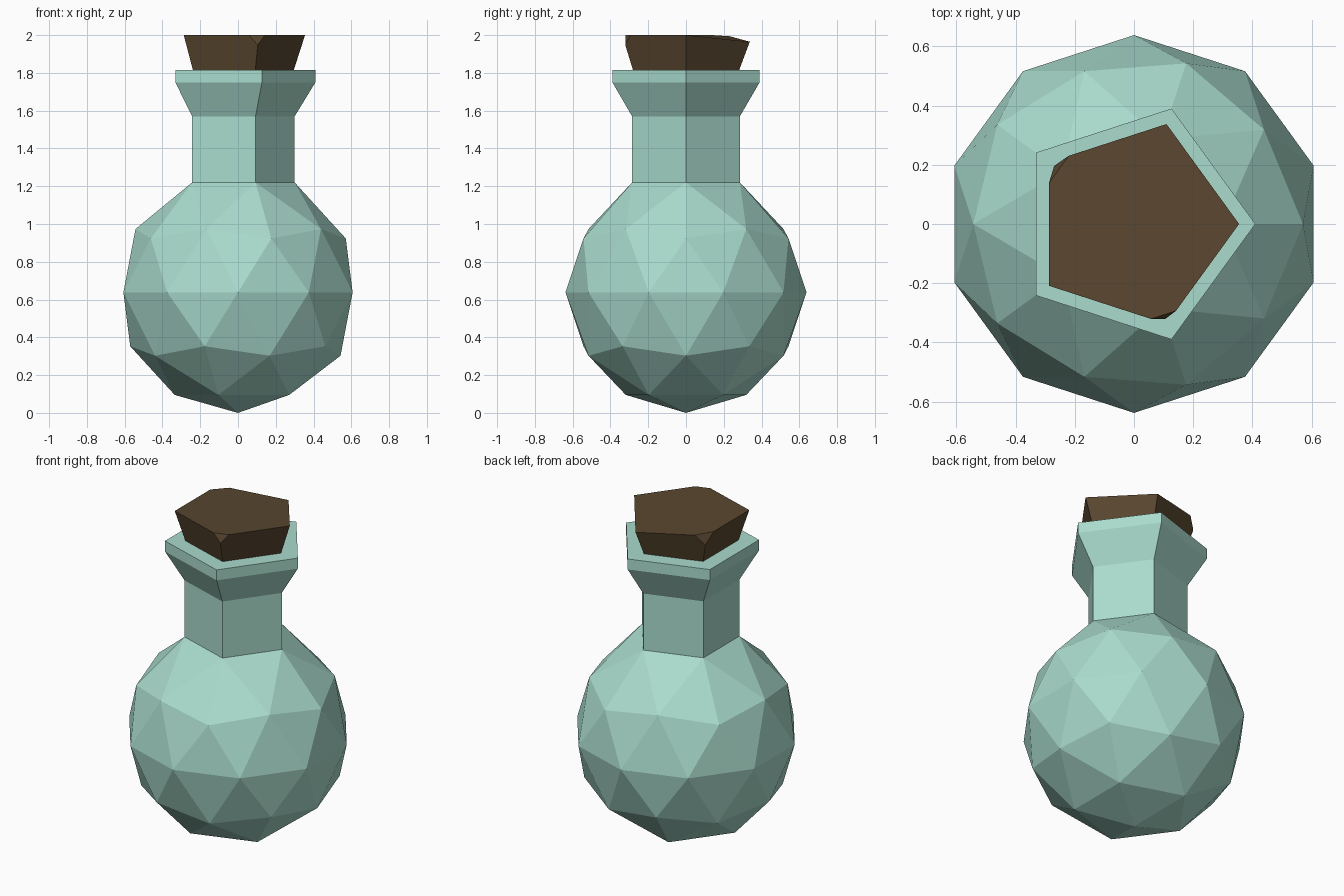
import bpy, bmesh
from math import cos, sin, tau

if "Cube" in bpy.data.objects:
    bpy.data.objects.remove(bpy.data.objects["Cube"])

R = 0.638  # bulb radius


def pentagon(bm, r, z):
    return [bm.verts.new((r * cos(i * tau / 5), r * sin(i * tau / 5), z)) for i in range(5)]


def bridge(bm, a, b):
    for i in range(5):
        j = (i + 1) % 5
        bm.faces.new((a[i], a[j], b[j], b[i]))


def finish(bm, name, color):
    bmesh.ops.recalc_face_normals(bm, faces=bm.faces)
    mesh = bpy.data.meshes.new(name)
    bm.to_mesh(mesh)
    bm.free()
    mat = bpy.data.materials.new(name + "_color")
    mat.diffuse_color = (*color, 1)
    mat.use_nodes = True
    mat.node_tree.nodes["Principled BSDF"].inputs["Base Color"].default_value = mat.diffuse_color
    mesh.materials.append(mat)
    obj = bpy.data.objects.new(name, mesh)
    bpy.context.collection.objects.link(obj)
    return obj


# Flask: faceted bulb, opened at the top and continued into neck and lip
bm = bmesh.new()
bmesh.ops.create_icosphere(bm, subdivisions=2, radius=R)
bmesh.ops.translate(bm, verts=bm.verts, vec=(0, 0, R))
pole = max(bm.verts, key=lambda v: v.co.z)
bmesh.ops.delete(bm, geom=[pole], context='VERTS')
for v in sorted(bm.verts, key=lambda v: -v.co.z)[:5]:
    v.co.xy = v.co.xy.normalized() * 0.30
    v.co.z = 1.22
rings = [pentagon(bm, r, z) for r, z in
         ((0.30, 1.22), (0.30, 1.57), (0.41, 1.75), (0.41, 1.815))]
for a, b in zip(rings, rings[1:]):
    bridge(bm, a, b)
bm.faces.new(rings[-1])
bmesh.ops.remove_doubles(bm, verts=bm.verts, dist=0.002)
finish(bm, "flask", (0.40, 0.71, 0.61))

# Cork: tapered pentagon with one sunken corner and two chipped corners
bm = bmesh.new()
low, top = pentagon(bm, 0.292, 1.805), pentagon(bm, 0.355, 2.0)
bridge(bm, low, top)
bm.faces.new(low)
bm.faces.new(top)
top[1].co.z = 1.965
for corner, size in ((top[2], 0.07), (top[4], 0.055)):
    bmesh.ops.bevel(bm, geom=[corner], offset=size, segments=1, affect='VERTICES')
finish(bm, "cork", (0.10, 0.062, 0.029))
